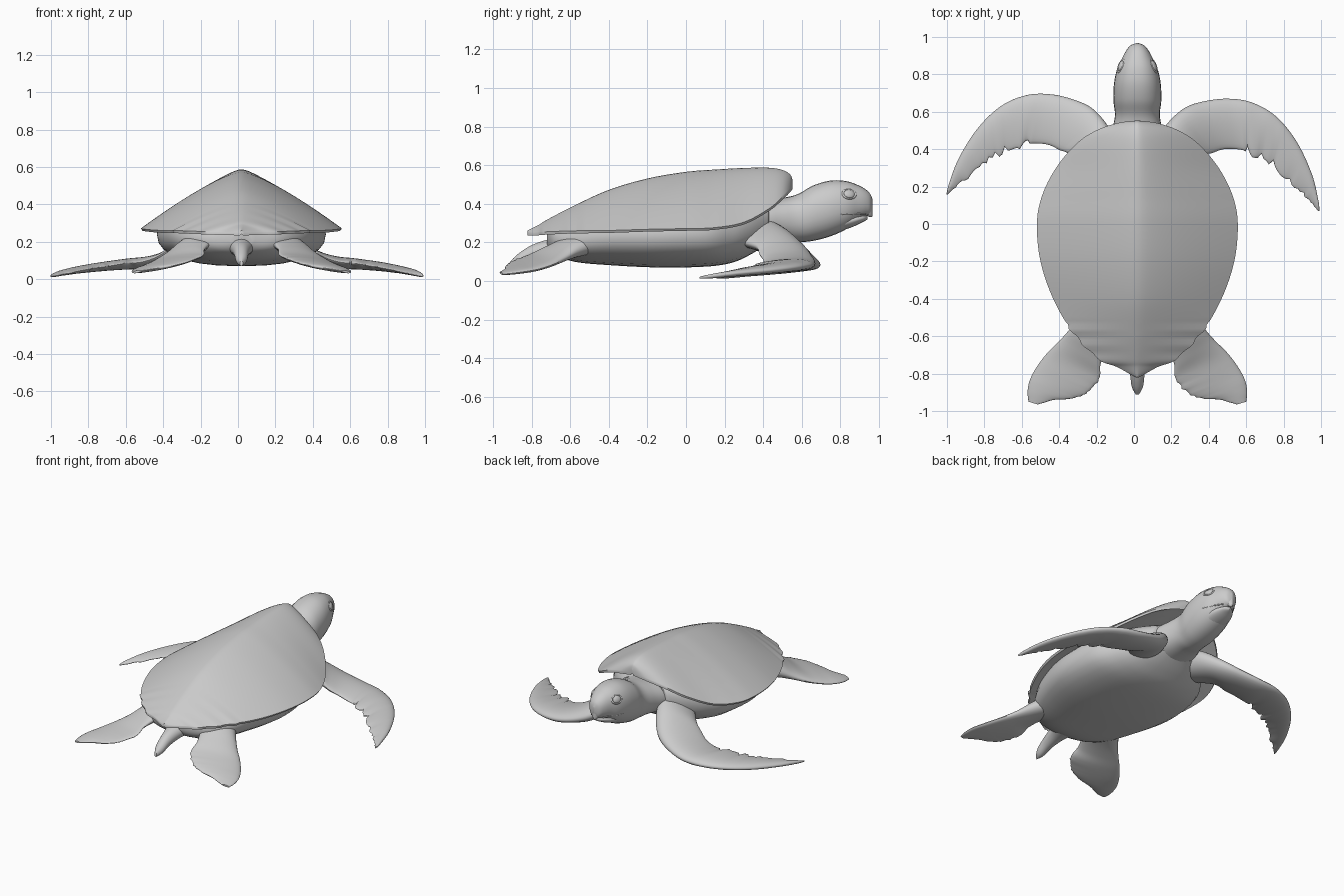
import bpy, bmesh, math, random
from mathutils import Vector

random.seed(4)
CX = 0.018  # the animal's midline


def spline(keys, n):
    """Smooth interpolation through tuples of any length."""
    out = []
    for i in range(len(keys) - 1):
        p = [keys[max(0, min(len(keys) - 1, i + k))] for k in (-1, 0, 1, 2)]
        for j in range(n):
            t = j / n
            out.append([0.5 * (2 * b + (c - a) * t + (2 * a - 5 * b + 4 * c - d) * t * t
                               + (3 * b - a - 3 * c + d) * t ** 3) for a, b, c, d in zip(*p)])
    return out + [list(keys[-1])]


def skin(name, rings, angle=50):
    """Join closed rings of points into a capped, smooth mesh."""
    bm = bmesh.new()
    vs = [[bm.verts.new(p) for p in r] for r in rings]
    m = len(vs[0])
    for a, b in zip(vs, vs[1:]):
        for i in range(m):
            bm.faces.new((a[i], a[(i + 1) % m], b[(i + 1) % m], b[i]))
    bm.faces.new(vs[0])
    bm.faces.new(vs[-1])
    bmesh.ops.recalc_face_normals(bm, faces=bm.faces)
    me = bpy.data.meshes.new(name)
    bm.to_mesh(me)
    bm.free()
    ob = bpy.data.objects.new(name, me)
    bpy.context.collection.objects.link(ob)
    bpy.context.view_layer.objects.active = ob
    ob.select_set(True)
    bpy.ops.object.shade_smooth_by_angle(angle=math.radians(angle))
    ob.select_set(False)
    return ob


def loft(name, keys, n=6, power=1.0, taper=0.0, jag=0.0, place=lambda p: p):
    """keys: edge point A (xyz), edge point B (xyz), half thickness."""
    rings = []
    secs = spline(keys, n)
    for k, s in enumerate(secs):
        a, b, h = Vector(s[:3]), Vector(s[3:6]), max(s[6], 0.002)
        if k > len(secs) * 0.45:
            b += (a - b) * random.uniform(-jag, jag)
        ring = []
        for i in range(28):
            t = 2 * math.pi * i / 28
            c, q = math.cos(t), math.sin(t)
            c = math.copysign(abs(c) ** power, c)
            q = math.copysign(abs(q) ** power, q)
            p = (a + b) / 2 + (a - b) / 2 * c
            p.z += h * q * (1 + taper * c)
            ring.append(place(p))
        rings.append(ring)
    return skin(name, rings)


def body_loft(name, keys, **kw):
    """keys: y, half width, lowest z, highest z."""
    return loft(name, [(CX + w, y, (lo + hi) / 2, CX - w, y, (lo + hi) / 2, (hi - lo) / 2)
                       for y, w, lo, hi in keys], **kw)


# Carapace: y, half width, rim height, ridge height
shell = [(-0.82, 0.008, 0.25, 0.262), (-0.765, 0.11, 0.252, 0.29), (-0.72, 0.21, 0.255, 0.318),
         (-0.58, 0.345, 0.26, 0.392), (-0.4, 0.45, 0.262, 0.475), (-0.2, 0.518, 0.268, 0.535),
         (0.0, 0.537, 0.272, 0.57), (0.15, 0.51, 0.277, 0.582), (0.3, 0.435, 0.305, 0.59),
         (0.43, 0.325, 0.375, 0.59), (0.5, 0.22, 0.435, 0.577), (0.54, 0.105, 0.475, 0.552),
         (0.553, 0.008, 0.495, 0.52)]
rings = []
for y, w, r, t in spline(shell, 8):
    if y < -0.52:
        w *= 1 + 0.025 * math.sin(y * 75)  # scalloped rear edge
    ring = []
    for i in range(41):
        u = -1 + i / 20
        ring.append((CX + w * u, y, r + (t - r) * (1 - (u * u + 0.002) ** 0.66)))
    for i in range(21):
        u = 0.985 - 1.97 * i / 20
        ring.append((CX + w * u, y, r - 0.016 + 0.55 * (t - r) * (1 - abs(u) ** 1.6)))
    rings.append(ring)
skin("carapace", rings)

# Belly plate and trunk
body_loft("belly", [(-0.72, 0.06, 0.18, 0.26), (-0.68, 0.2, 0.14, 0.28), (-0.58, 0.3, 0.1, 0.32),
                    (-0.4, 0.39, 0.082, 0.39), (-0.15, 0.45, 0.07, 0.41), (0.1, 0.43, 0.074, 0.42),
                    (0.24, 0.36, 0.095, 0.42), (0.34, 0.28, 0.14, 0.42), (0.43, 0.18, 0.2, 0.41)],
          power=0.85)

# Neck and head
body_loft("head_and_neck", [(0.2, 0.2, 0.15, 0.38), (0.38, 0.18, 0.185, 0.41), (0.5, 0.138, 0.2, 0.43),
                            (0.58, 0.12, 0.2, 0.45), (0.66, 0.128, 0.208, 0.495),
                            (0.75, 0.125, 0.232, 0.52), (0.83, 0.108, 0.268, 0.517),
                            (0.89, 0.08, 0.312, 0.497), (0.93, 0.058, 0.335, 0.475),
                            (0.955, 0.036, 0.348, 0.45), (0.967, 0.006, 0.38, 0.42)], power=0.92)
body_loft("beak", [(0.9, 0.03, 0.35, 0.43), (0.935, 0.032, 0.338, 0.43),
                   (0.955, 0.022, 0.33, 0.425), (0.966, 0.006, 0.335, 0.41)])
body_loft("lower_jaw", [(0.72, 0.08, 0.235, 0.34), (0.85, 0.075, 0.275, 0.345),
                        (0.915, 0.045, 0.305, 0.342), (0.94, 0.008, 0.318, 0.336)])

# Tail
body_loft("tail", [(-0.6, 0.1, 0.12, 0.25), (-0.7, 0.062, 0.12, 0.22), (-0.8, 0.04, 0.1, 0.185),
                   (-0.87, 0.03, 0.075, 0.14), (-0.912, 0.008, 0.07, 0.1)])

# Flippers: leading edge, trailing edge, half thickness
front = [(0.12, 0.45, 0.27, 0.25, 0.26, 0.21, 0.07), (0.18, 0.54, 0.22, 0.36, 0.36, 0.18, 0.065),
         (0.27, 0.62, 0.16, 0.42, 0.38, 0.14, 0.05), (0.37, 0.655, 0.12, 0.48, 0.4, 0.11, 0.038),
         (0.5, 0.67, 0.09, 0.55, 0.4, 0.09, 0.032), (0.63, 0.65, 0.08, 0.62, 0.385, 0.085, 0.028),
         (0.76, 0.575, 0.07, 0.71, 0.345, 0.07, 0.024), (0.87, 0.44, 0.055, 0.8, 0.265, 0.055, 0.02),
         (0.95, 0.27, 0.04, 0.89, 0.175, 0.035, 0.015), (0.985, 0.13, 0.025, 0.955, 0.105, 0.02, 0.01),
         (0.992, 0.07, 0.018, 0.985, 0.07, 0.015, 0.004)]
rear = [(0.3, -0.45, 0.2, 0.14, -0.56, 0.2, 0.06), (0.37, -0.55, 0.16, 0.18, -0.66, 0.19, 0.05),
        (0.43, -0.62, 0.12, 0.215, -0.75, 0.16, 0.035), (0.5, -0.69, 0.085, 0.22, -0.82, 0.13, 0.026),
        (0.56, -0.77, 0.06, 0.27, -0.89, 0.105, 0.022), (0.595, -0.84, 0.048, 0.35, -0.93, 0.08, 0.018),
        (0.605, -0.9, 0.04, 0.46, -0.94, 0.06, 0.013), (0.6, -0.95, 0.035, 0.55, -0.965, 0.045, 0.006)]


def mirrored(angle):
    c, s = math.cos(angle), math.sin(angle)

    def place(p):
        x, y = p.x - 0.3, p.y - 0.5
        return Vector((2 * CX - (0.3 + x * c - y * s), 0.5 + x * s + y * c, p.z))
    return place


loft("front_flipper_right", front, taper=0.35, jag=0.09)
loft("front_flipper_left", front, taper=0.35, jag=0.09, place=mirrored(math.radians(7)))
loft("rear_flipper_right", rear, taper=0.2, jag=0.02)
loft("rear_flipper_left", rear, taper=0.2, jag=0.02, place=mirrored(0))

# Eyes, eyelids and mouth lines
for side, label in ((1, "right"), (-1, "left")):
    tilt = (0, side * math.radians(65), side * math.radians(22))
    spot = (CX + side * 0.087, 0.845, 0.45)
    bpy.ops.mesh.primitive_uv_sphere_add(segments=24, ring_count=12, radius=0.03, location=spot, rotation=tilt)
    eye = bpy.context.object
    eye.name = "eye_" + label
    eye.scale = (0.8, 1.0, 0.4)
    bpy.ops.object.shade_smooth()
    bpy.ops.mesh.primitive_torus_add(major_segments=28, minor_segments=8, major_radius=0.033,
                                     minor_radius=0.006, location=spot, rotation=tilt)
    lid = bpy.context.object
    lid.name = "eyelid_" + label
    lid.scale = (0.8, 1.05, 1)
    bpy.ops.object.shade_smooth()
    cu = bpy.data.curves.new("mouth_" + label, 'CURVE')
    cu.dimensions, cu.bevel_depth = '3D', 0.004
    sp = cu.splines.new('POLY')
    pts = spline([(0.114, 0.78, 0.352), (0.098, 0.83, 0.344), (0.07, 0.88, 0.348), (0.042, 0.93, 0.345)], 4)
    sp.points.add(len(pts) - 1)
    for q, (x, y, z) in zip(sp.points, pts):
        q.co = (CX + side * x, y, z, 1)
    bpy.context.collection.objects.link(bpy.data.objects.new("mouth_" + label, cu))
